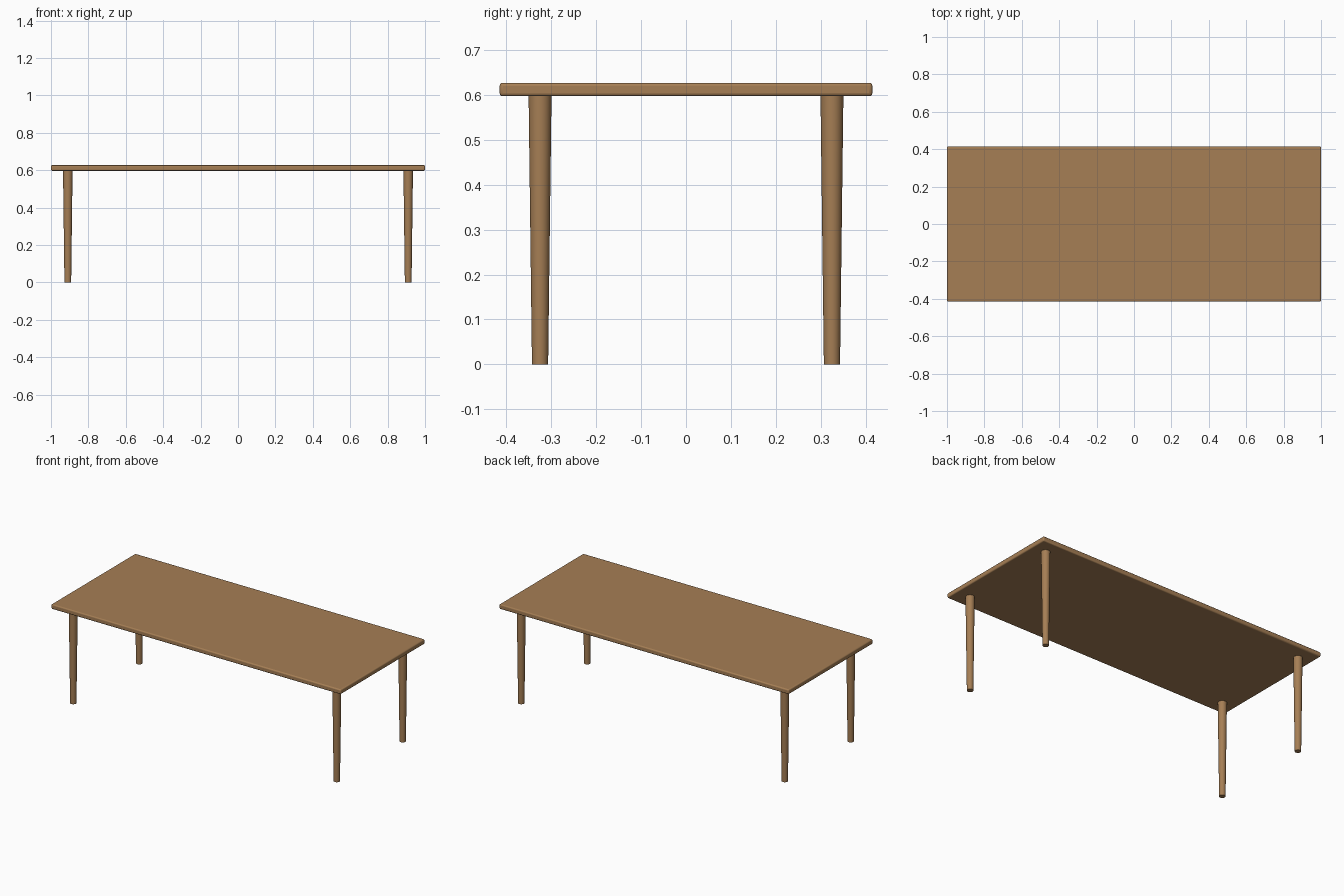
import bpy

if "Cube" in bpy.data.objects:
    bpy.data.objects.remove(bpy.data.objects["Cube"])

wood = bpy.data.materials.new("wood")
wood.diffuse_color = (0.38, 0.21, 0.09, 1)
wood.use_nodes = True
wood.node_tree.nodes["Principled BSDF"].inputs["Base Color"].default_value = wood.diffuse_color

TOP_Z, UNDER_Z = 0.627, 0.597

# Tabletop: thin slab with softened edges
bpy.ops.mesh.primitive_cube_add(size=1, location=(0, 0, (TOP_Z + UNDER_Z) / 2))
top = bpy.context.object
top.name = "tabletop"
top.scale = (2.0, 0.83, TOP_Z - UNDER_Z)
bpy.ops.object.transform_apply(location=False, rotation=False, scale=True)
bevel = top.modifiers.new("soft_edges", 'BEVEL')
bevel.width = 0.007
bevel.segments = 3
top.data.materials.append(wood)
bpy.ops.object.shade_smooth_by_angle()

# Four tapered round legs
for side, x in (("left", -0.91), ("right", 0.91)):
    for end, y in (("front", -0.325), ("back", 0.325)):
        bpy.ops.mesh.primitive_cone_add(vertices=32, radius1=0.018, radius2=0.0255,
                                        depth=UNDER_Z, location=(x, y, UNDER_Z / 2))
        leg = bpy.context.object
        leg.name = f"{end}_{side}_leg"
        leg.data.materials.append(wood)
        bpy.ops.object.shade_smooth_by_angle()
